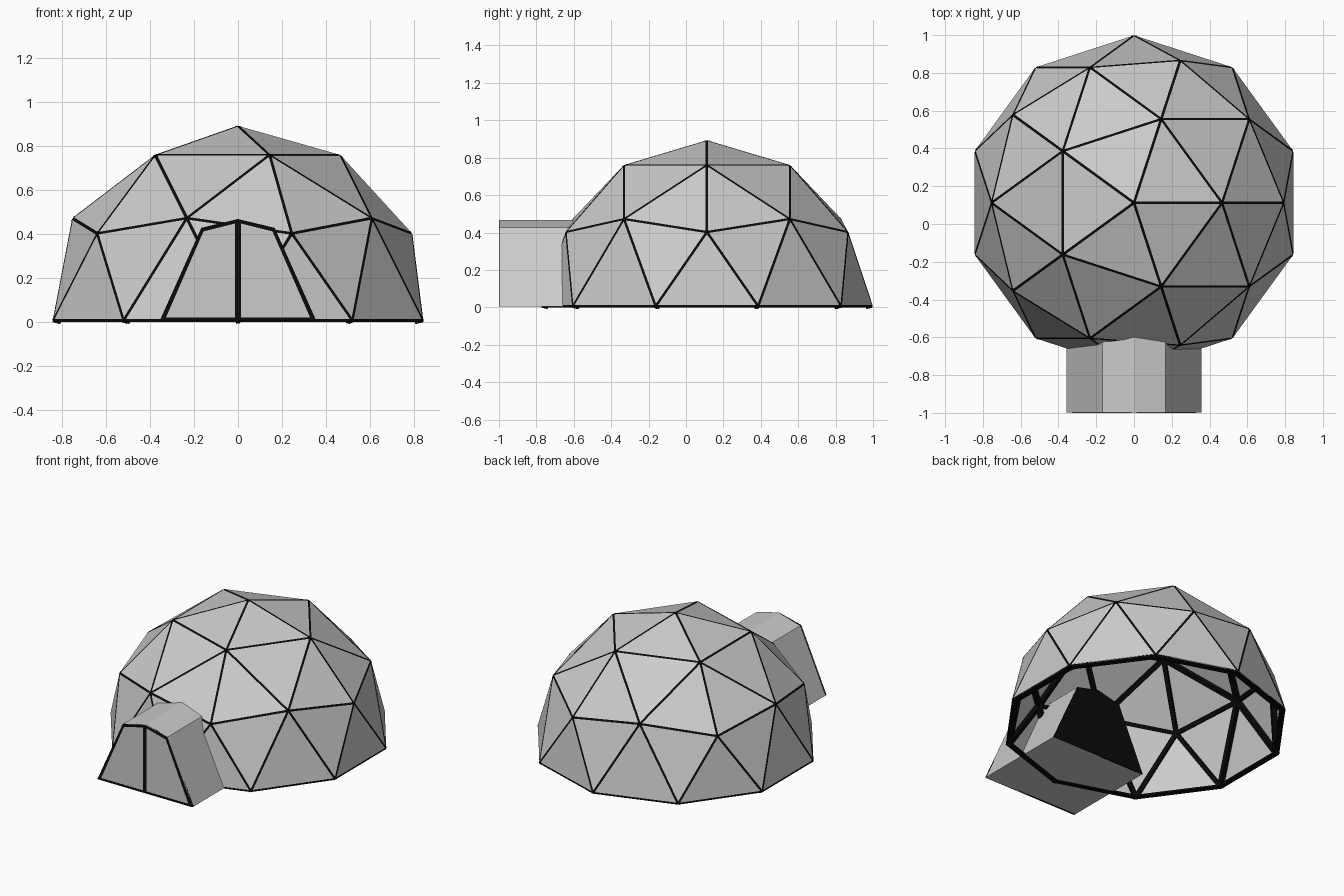
import bpy, bmesh
from mathutils import Vector, Matrix

if "Cube" in bpy.data.objects:
    bpy.data.objects.remove(bpy.data.objects["Cube"])

R = 0.888
CENTRE = Vector((0, 0.112, 0.006))

black = bpy.data.materials.new("black_frame")
black.diffuse_color = (0.003, 0.003, 0.003, 1)
black.use_nodes = True
black.node_tree.nodes["Principled BSDF"].inputs["Base Color"].default_value = black.diffuse_color


def finish(name, bm, mat=None):
    me = bpy.data.meshes.new(name)
    bm.to_mesh(me)
    bm.free()
    ob = bpy.data.objects.new(name, me)
    bpy.context.collection.objects.link(ob)
    if mat:
        me.materials.append(mat)
    return ob


def strut(bm, a, b, width, depth, sink):
    """Box beam along a-b, its outer face just under the dome surface."""
    along = (b - a).normalized()
    out = (a + b).normalized()
    side = along.cross(out)
    mid = (a + b) / 2 - out * (sink + depth / 2)
    m = Matrix((side, along, out)).transposed().to_4x4()
    m.translation = mid + CENTRE
    size = Matrix.Diagonal((width, (b - a).length, depth, 1))
    bmesh.ops.create_cube(bm, size=1, matrix=m @ size)


def prism(bm, section, y0, y1, caps=True):
    front = [bm.verts.new((x, y0, z)) for x, z in section]
    back = [bm.verts.new((x, y1, z)) for x, z in section]
    n = len(section)
    for i in range(n):
        j = (i + 1) % n
        bm.faces.new((front[i], front[j], back[j], back[i]))
    if caps:
        bm.faces.new(front[::-1])
        bm.faces.new(back)
    bmesh.ops.recalc_face_normals(bm, faces=bm.faces)


# Upper half of a two-frequency geodesic sphere
dome = bmesh.new()
bmesh.ops.create_icosphere(dome, subdivisions=2, radius=R)
for v in dome.verts:
    v.co = v.co.normalized() * R
bmesh.ops.delete(dome, geom=[f for f in dome.faces
                             if f.calc_center_median().z < 0], context='FACES')

# Black struts on every edge, thin ones on the ground ring
frame = bmesh.new()
for e in dome.edges:
    a, b = (v.co.copy() for v in e.verts)
    if e.is_boundary:
        strut(frame, a, b, 0.012, 0.036, 0.003)
    else:
        strut(frame, a, b, 0.026, 0.034, 0.003)
finish("dome_struts", frame, black)

# Grey panels, each set back a little from the struts
rim = bmesh.ops.inset_individual(dome, faces=dome.faces[:], thickness=0.007,
                                 use_even_offset=True)
bmesh.ops.delete(dome, geom=rim["faces"], context='FACES')
bmesh.ops.translate(dome, verts=dome.verts[:], vec=CENTRE)
finish("dome_panels", dome)

# Entrance tunnel running into the dome
section = [(-0.357, 0.004), (0.357, 0.004), (0.167, 0.428), (0, 0.468), (-0.167, 0.428)]
tunnel = bmesh.new()
prism(tunnel, section, -0.998, -0.345)
finish("entrance_tunnel", tunnel)

# Black end frames of the tunnel
for name, y0, y1 in (("front_frame", -0.999, -0.985), ("back_frame", -0.35, -0.342)):
    bm = bmesh.new()
    prism(bm, section, y0, y1)
    finish(name, bm, black)

# Two door leaves, leaving the frame and centre post visible
for name, s in (("left_door", -1), ("right_door", 1)):
    leaf = [(s * 0.013, 0.02), (s * 0.328, 0.02), (s * 0.157, 0.412), (s * 0.013, 0.448)]
    bm = bmesh.new()
    prism(bm, leaf, -1.0, -0.995)
    finish(name, bm)
